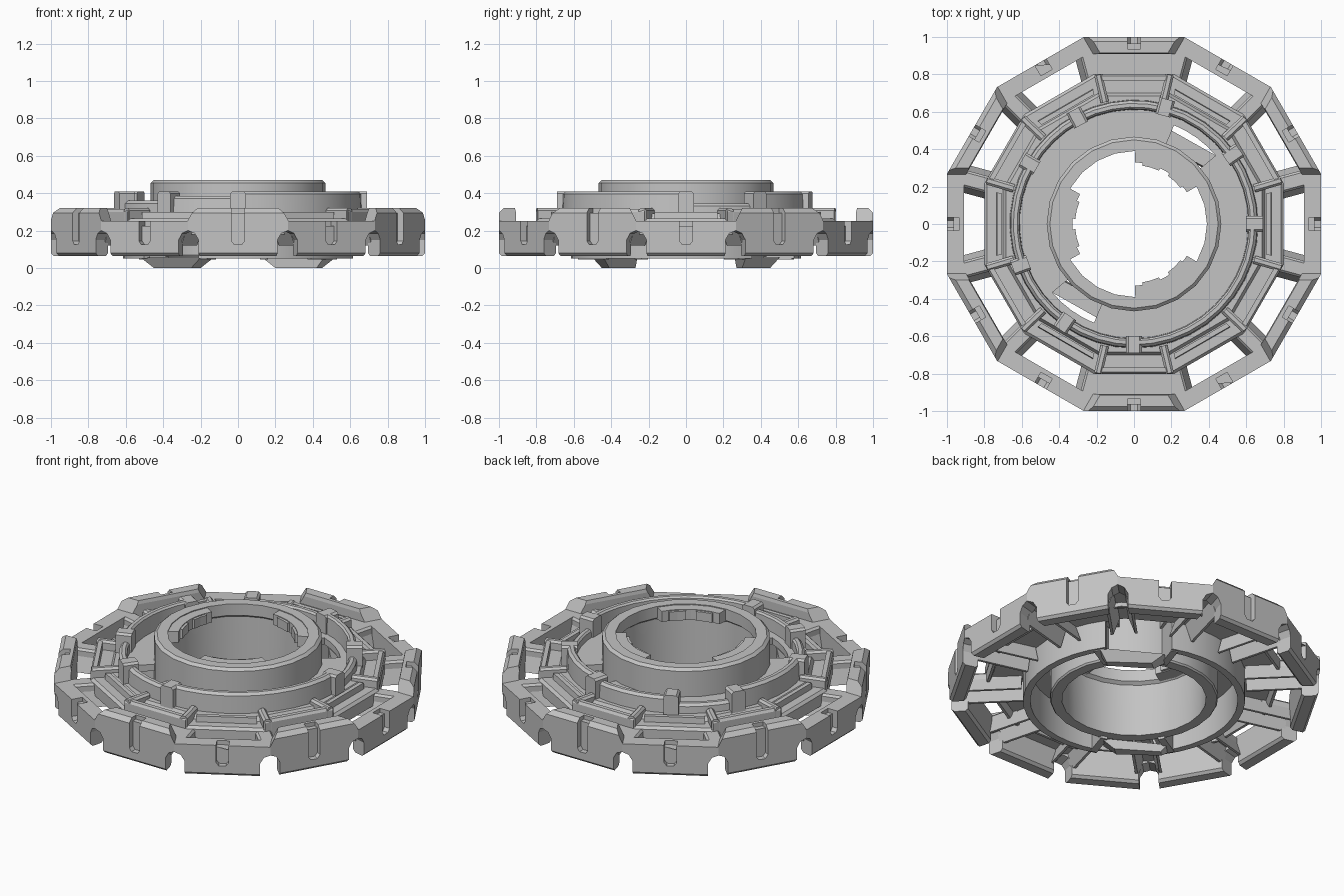
import bpy, bmesh, math
from mathutils import Matrix, Vector

if "Cube" in bpy.data.objects:
    bpy.data.objects.remove(bpy.data.objects["Cube"])

grey = bpy.data.materials.new("plain grey")
grey.diffuse_color = (0.55, 0.55, 0.55, 1)
grey.use_nodes = True
grey.node_tree.nodes["Principled BSDF"].inputs["Base Color"].default_value = grey.diffuse_color
K = 1 / math.cos(math.radians(15))   # apothem to corner radius of the 12-sided shape


def finish(bm, name, smooth=False):
    bmesh.ops.recalc_face_normals(bm, faces=bm.faces)
    me = bpy.data.meshes.new(name)
    bm.to_mesh(me)
    bm.free()
    me.materials.append(grey)
    ob = bpy.data.objects.new(name, me)
    bpy.context.collection.objects.link(ob)
    if smooth:
        bpy.context.view_layer.objects.active = ob
        bpy.ops.object.select_all(action='DESELECT')
        ob.select_set(True)
        bpy.ops.object.shade_smooth_by_angle(angle=math.radians(20))
    return ob


def sweep(bm, profile, a0=0, a1=360, n=24, scale=1.0):
    """Turn a closed (radius, z) profile about z, closed or with end caps."""
    full = abs(a1 - a0 - 360) < 0.01
    rings = []
    for i in range(n if full else n + 1):
        a = math.radians(a0 + (a1 - a0) * i / n)
        rings.append([bm.verts.new((r * scale * math.cos(a), r * scale * math.sin(a), z))
                      for r, z in profile])
    m = len(profile)
    for i in range(n):
        p, q = rings[i], rings[(i + 1) % len(rings)]
        for j in range(m):
            bm.faces.new((p[j], p[(j + 1) % m], q[(j + 1) % m], q[j]))
    if not full:
        bm.faces.new(rings[0])
        bm.faces.new(rings[-1])


def prism(bm, outline, r0, r1, angle):
    """Push a (sideways, z) outline along the radius at an angle."""
    rot = Matrix.Rotation(math.radians(angle), 3, 'Z')
    ends = [[bm.verts.new(rot @ Vector((r, u, z))) for u, z in outline] for r in (r0, r1)]
    m = len(outline)
    for j in range(m):
        bm.faces.new((ends[0][j], ends[0][(j + 1) % m], ends[1][(j + 1) % m], ends[1][j]))
    bm.faces.new(ends[0])
    bm.faces.new(ends[1])


def rect(hw, z0, z1):
    return [(-hw, z0), (hw, z0), (hw, z1), (-hw, z1)]


def block(bm, r0, r1, hw, z0, z1, angle, c=0.012):
    """Radial block with chamfered top edges."""
    prism(bm, [(-hw, z0), (hw, z0), (hw, z1 - c), (hw - c, z1), (c - hw, z1), (-hw, z1 - c)],
          r0, r1, angle)


def cut(ob, cutter_bm):
    cutter = finish(cutter_bm, "cutter")
    mod = ob.modifiers.new("cut", 'BOOLEAN')
    mod.operation, mod.solver, mod.object = 'DIFFERENCE', 'EXACT', cutter
    dg = bpy.context.evaluated_depsgraph_get()
    me = bpy.data.meshes.new_from_object(ob.evaluated_get(dg))
    ob.modifiers.clear()
    ob.data = me
    bpy.data.objects.remove(cutter)


# Twelve-sided outer rim
bm = bmesh.new()
sweep(bm, [(.925, .065), (.985, .065), (1, .08), (1, .295), (.975, .32), (.915, .32), (.91, .30),
           (.91, .08)], 15, 375, 12, K)
rim = finish(bm, "outer_rim")
# Alternate low panels
c = bmesh.new()
for k in range(6):
    prism(c, [(-.265, .25), (.265, .25), (.31, .34), (-.31, .34)], .85, 1.1, 60 * k)
cut(rim, c)
# Arches under the corners
c = bmesh.new()
for k in range(12):
    prism(c, [(-.055, .03), (.055, .03), (.055, .15), (.035, .185), (0, .2), (-.035, .185),
              (-.055, .15)], .85, 1.1, 15 + 30 * k)
cut(rim, c)
# Slots at the panel middles
c = bmesh.new()
for k in range(12):
    prism(c, [(-.035, .4), (-.035, .145), (-.02, .125), (.02, .125), (.035, .145), (.035, .4)],
          .965, 1.1, 30 * k)
cut(rim, c)
# Shallow notch over the rim top
c = bmesh.new()
for k in range(12):
    prism(c, rect(.035, .225 if k % 2 == 0 else .295, .5), .935, 1.1, 30 * k)
cut(rim, c)

# Spokes at the corners, with thin ribs below
bm = bmesh.new()
for k in range(12):
    a = 15 + 30 * k
    block(bm, .76, .96, .045, .205, .25, a)
    for s in (-1, 1):
        prism(bm, [(s * .06, .12), (s * .075, .12), (s * .04, .22), (s * .025, .22)], .62, .95, a)
finish(bm, "spokes")

# Solid bridges front and back
bm = bmesh.new()
for a in (90, 270):
    sweep(bm, [(.78, .215), (.93, .215), (.93, .25), (.78, .25)], a - 15, a + 15, 1, K)
finish(bm, "bridges")

# Twelve-sided deck
bm = bmesh.new()
sweep(bm, [(.60, .22), (.77, .22), (.785, .18), (.80, .18), (.80, .25), (.785, .265),
           (.70, .265), (.685, .29), (.60, .29)], 15, 375, 12, K)
finish(bm, "deck")

# Raised frames on alternate deck sides
bm = bmesh.new()
for k in range(6):
    a = 30 + 60 * k
    sweep(bm, [(.765, .25), (.80, .25), (.80, .30), (.79, .315), (.765, .315)],
          a - 14.5, a + 14.5, 1, K)
    for s in (-1, 1):
        block(bm, .67, .82, .022, .25, .32, a + s * 13.5)
finish(bm, "deck_frames")

# Low bars on the other deck sides
bm = bmesh.new()
for k in range(6):
    sweep(bm, [(.70, .25), (.73, .25), (.725, .30), (.70, .30)], 60 * k - 13, 60 * k + 13, 1, K)
finish(bm, "deck_bars")

# Inner floor with two slots left open
bm = bmesh.new()
for a in (68, 248):
    sweep(bm, [(.45, .26), (.63, .26), (.63, .30), (.45, .30)], a, a + 152, 20)
    sweep(bm, [(.57, .26), (.63, .26), (.63, .30), (.57, .30)], a - 28, a, 4)
finish(bm, "inner_floor")

# Curved track wall: tall and low runs
bm = bmesh.new()
for a0, a1, top in ((270, 360, .41), (35, 75, .41), (75, 118, .385), (150, 200, .41),
                    (200, 235, .36), (235, 270, .385), (0, 35, .345), (118, 150, .345)):
    sweep(bm, [(.61, .27), (.665, .27), (.66, top - .015), (.645, top), (.625, top),
               (.615, top - .01)], a0, a1, max(3, round((a1 - a0) / 9)))
finish(bm, "track_wall", True)

# Track wall knobs
bm = bmesh.new()
for a in (0, 35, 75, 118, 150, 200, 235, 270):
    block(bm, .60, .69, .042, .27, .41, a)
finish(bm, "track_knobs")

# Central collar
bm = bmesh.new()
sweep(bm, [(.40, .06), (.46, .06), (.467, .07), (.467, .455), (.45, .47), (.39, .47),
           (.39, .40), (.41, .385)])
finish(bm, "collar", True)

# Three inward teeth at the collar mouth
bm = bmesh.new()
for a in (60, 180, 300):
    sweep(bm, [(.33, .40), (.41, .39), (.41, .465), (.33, .465)], a - 29, a + 29, 6)
    sweep(bm, [(.315, .405), (.34, .405), (.34, .46), (.315, .46)], a - 22, a - 5, 2)
    sweep(bm, [(.315, .405), (.34, .405), (.34, .46), (.315, .46)], a + 5, a + 22, 2)
finish(bm, "teeth")

# Hanging skirt below the floor
bm = bmesh.new()
for a in (70, 250):
    sweep(bm, [(.575, .05), (.615, .05), (.615, .28), (.575, .28)], a, a + 145, 16)
finish(bm, "skirt", True)

# Two sloped feet
bm = bmesh.new()
for s in (1, -1):
    rows = [[bm.verts.new((s * x, s * y, z)) for x, y in pts] for z, pts in (
        (0, ((.2, .41), (.25, .45), (.45, .30), (.42, .27))),
        (.055, ((.13, .44), (.2, .5), (.52, .32), (.46, .26))))]
    for j in range(4):
        bm.faces.new((rows[0][j], rows[0][(j + 1) % 4], rows[1][(j + 1) % 4], rows[1][j]))
    bm.faces.new(rows[0])
    bm.faces.new(rows[1])
    # Stem joining the foot to the collar and skirt
    for a in (30, 72):
        block(bm, .44, .60, .02, .045, .27, a if s > 0 else a + 180)
finish(bm, "feet")
